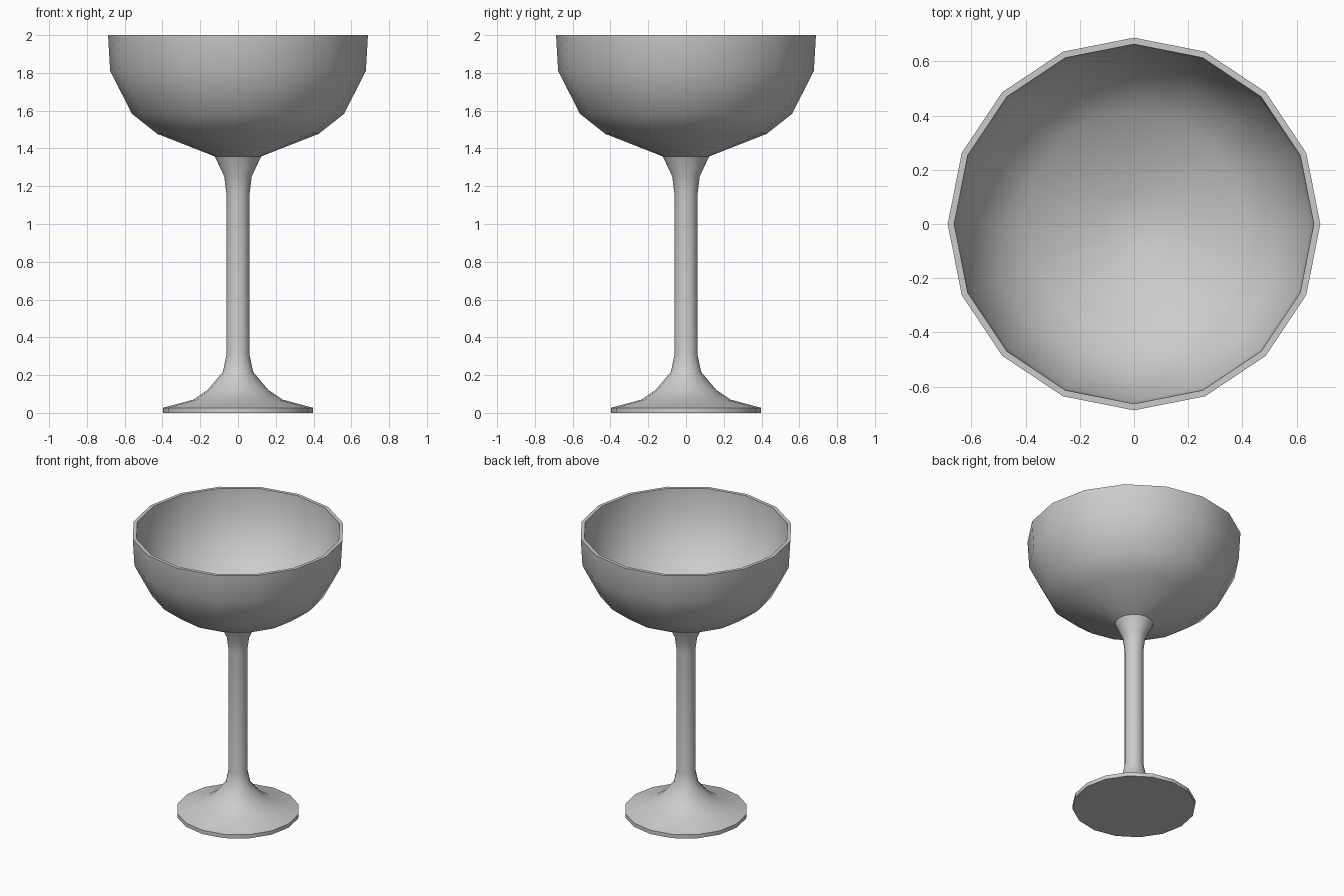
import bpy, bmesh, math

if "Cube" in bpy.data.objects:
    bpy.data.objects.remove(bpy.data.objects["Cube"])

SIDES = 16

def lathe(name, profile):
    """Revolve (radius, z) points around z; radius 0 becomes a single pole."""
    bm = bmesh.new()
    rings = []
    for r, z in profile:
        if r == 0:
            rings.append([bm.verts.new((0, 0, z))] * SIDES)
        else:
            rings.append([bm.verts.new((r * math.cos(2 * math.pi * i / SIDES),
                                        r * math.sin(2 * math.pi * i / SIDES), z))
                          for i in range(SIDES)])
    for low, high in zip(rings, rings[1:]):
        for i in range(SIDES):
            j = (i + 1) % SIDES
            bm.faces.new(dict.fromkeys((low[i], low[j], high[j], high[i])))
    bmesh.ops.recalc_face_normals(bm, faces=bm.faces)
    mesh = bpy.data.meshes.new(name)
    bm.to_mesh(mesh)
    bm.free()
    obj = bpy.data.objects.new(name, mesh)
    bpy.context.collection.objects.link(obj)
    bpy.ops.object.select_all(action='DESELECT')
    obj.select_set(True)
    bpy.context.view_layer.objects.active = obj
    bpy.ops.object.shade_smooth_by_angle(angle=math.radians(35))
    return obj

# Foot and stem
foot = [(0, 0), (0.397, 0), (0.397, 0.027), (0.237, 0.07), (0.16, 0.122)]
stem = [(0.08, 0.217), (0.061, 0.308), (0.061, 1.157), (0.073, 1.252), (0.123, 1.358)]
# Bowl outside, rim, then the inner wall down to the centre
bowl_outside = [(0.427, 1.477), (0.561, 1.583), (0.677, 1.81), (0.688, 2.0)]
bowl_inside = [(0.664, 2.0), (0.653, 1.815), (0.542, 1.6), (0.415, 1.5),
               (0.118, 1.383), (0, 1.375)]

lathe("goblet", foot + stem + bowl_outside + bowl_inside)
